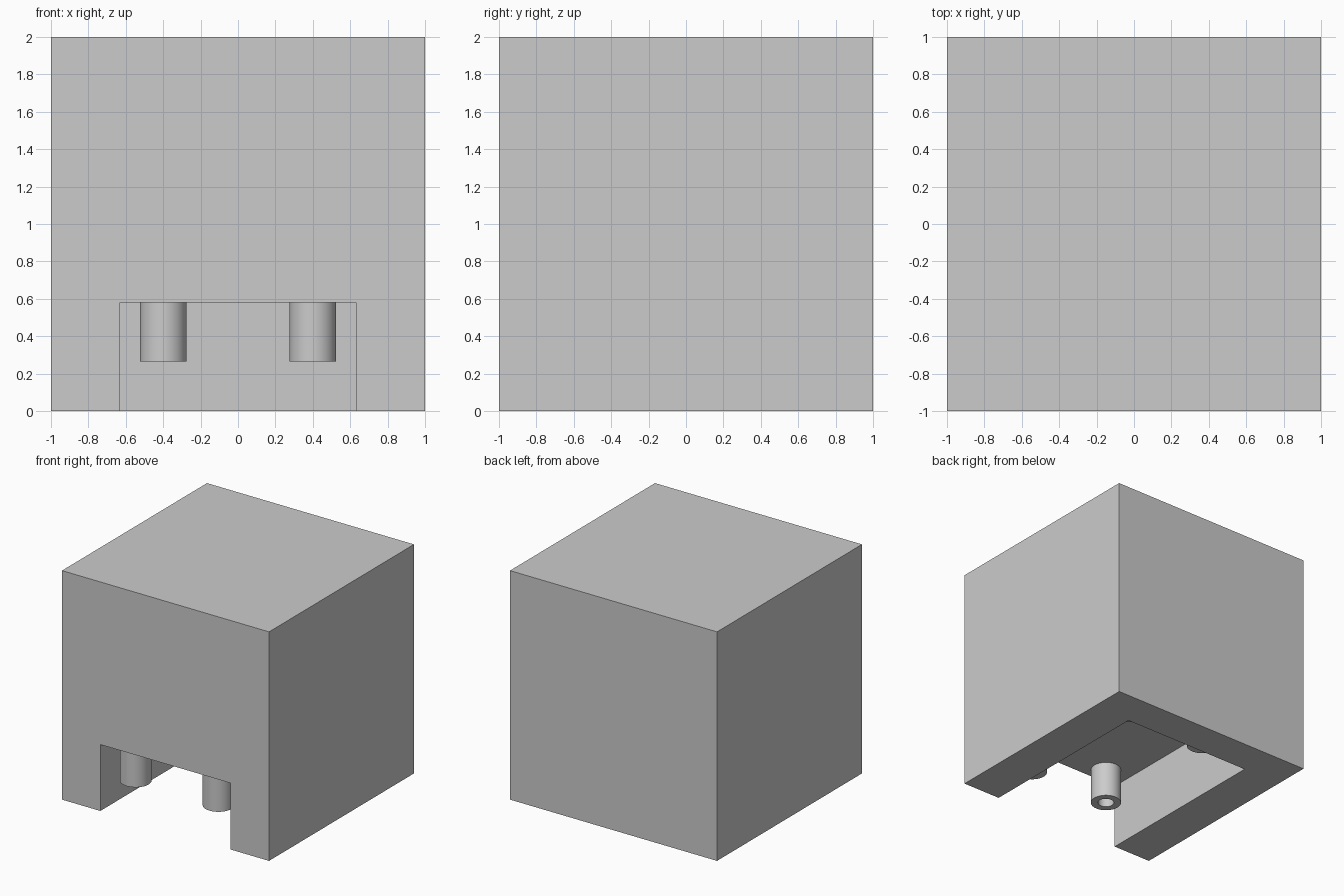
import bpy, bmesh, math
from mathutils import Vector

old = bpy.data.objects.get("Cube")
if old:
    bpy.data.objects.remove(old, do_unlink=True)

grey = bpy.data.materials.new("plain grey")
grey.use_nodes = True
colour = (0.6, 0.6, 0.6, 1)
grey.diffuse_color = colour
grey.node_tree.nodes["Principled BSDF"].inputs["Base Color"].default_value = colour

HALF_WIDTH, CEILING, BACK = 0.63, 0.58, 0.68
PEG_BOTTOM, PEG_R, HOLE_R = 0.265, 0.125, 0.066


def add_object(name, bm):
    mesh = bpy.data.meshes.new(name)
    bm.to_mesh(mesh)
    bm.free()
    mesh.materials.append(grey)
    obj = bpy.data.objects.new(name, mesh)
    bpy.context.collection.objects.link(obj)
    return obj


def box(name, low, high):
    bm = bmesh.new()
    bmesh.ops.create_cube(bm, size=1)
    low, high = Vector(low), Vector(high)
    for v in bm.verts:
        v.co = (low + high) / 2 + v.co * (high - low)
    return add_object(name, bm)


def hollow_peg(name, x, y):
    # Wall section turned about the vertical axis
    bm = bmesh.new()
    section = [(HOLE_R, CEILING), (HOLE_R, PEG_BOTTOM),
               (PEG_R, PEG_BOTTOM), (PEG_R, CEILING)]
    verts = [bm.verts.new((r, 0, z)) for r, z in section]
    edges = [bm.edges.new(pair) for pair in zip(verts, verts[1:])]
    bmesh.ops.spin(bm, geom=verts + edges, axis=(0, 0, 1), cent=(0, 0, 0),
                   angle=math.tau, steps=48, use_merge=True)
    bmesh.ops.remove_doubles(bm, verts=bm.verts, dist=0.0001)
    bmesh.ops.recalc_face_normals(bm, faces=bm.faces)
    # Outer wall must face away from the axis
    wall = max(bm.faces, key=lambda f: f.calc_center_median().xy.length
               if abs(f.normal.z) < 0.5 else 0)
    if wall.normal.dot(wall.calc_center_median() * Vector((1, 1, 0))) < 0:
        bmesh.ops.reverse_faces(bm, faces=bm.faces)
    peg = add_object(name, bm)
    peg.location = (x, y, 0)
    bpy.ops.object.select_all(action="DESELECT")
    peg.select_set(True)
    bpy.context.view_layer.objects.active = peg
    bpy.ops.object.shade_smooth_by_angle(angle=math.radians(30))


# Block with a recess open to the front and below
block = box("block", (-1, -1, 0), (1, 1, 2))
cutter = box("recess_cutter", (-HALF_WIDTH, -1.5, -0.5), (HALF_WIDTH, BACK, CEILING))
cut = block.modifiers.new("recess", "BOOLEAN")
cut.operation = "DIFFERENCE"
cut.solver = "EXACT"
cut.object = cutter
bpy.context.view_layer.objects.active = block
bpy.ops.object.modifier_apply(modifier=cut.name)
bpy.data.objects.remove(cutter, do_unlink=True)

# Four hollow pegs hanging from the recess ceiling
for row, y in (("front", -0.84), ("back", 0.4)):
    for side, x in (("left", 0.4), ("right", -0.4)):
        hollow_peg(f"{row}_{side}_peg", x, y)
